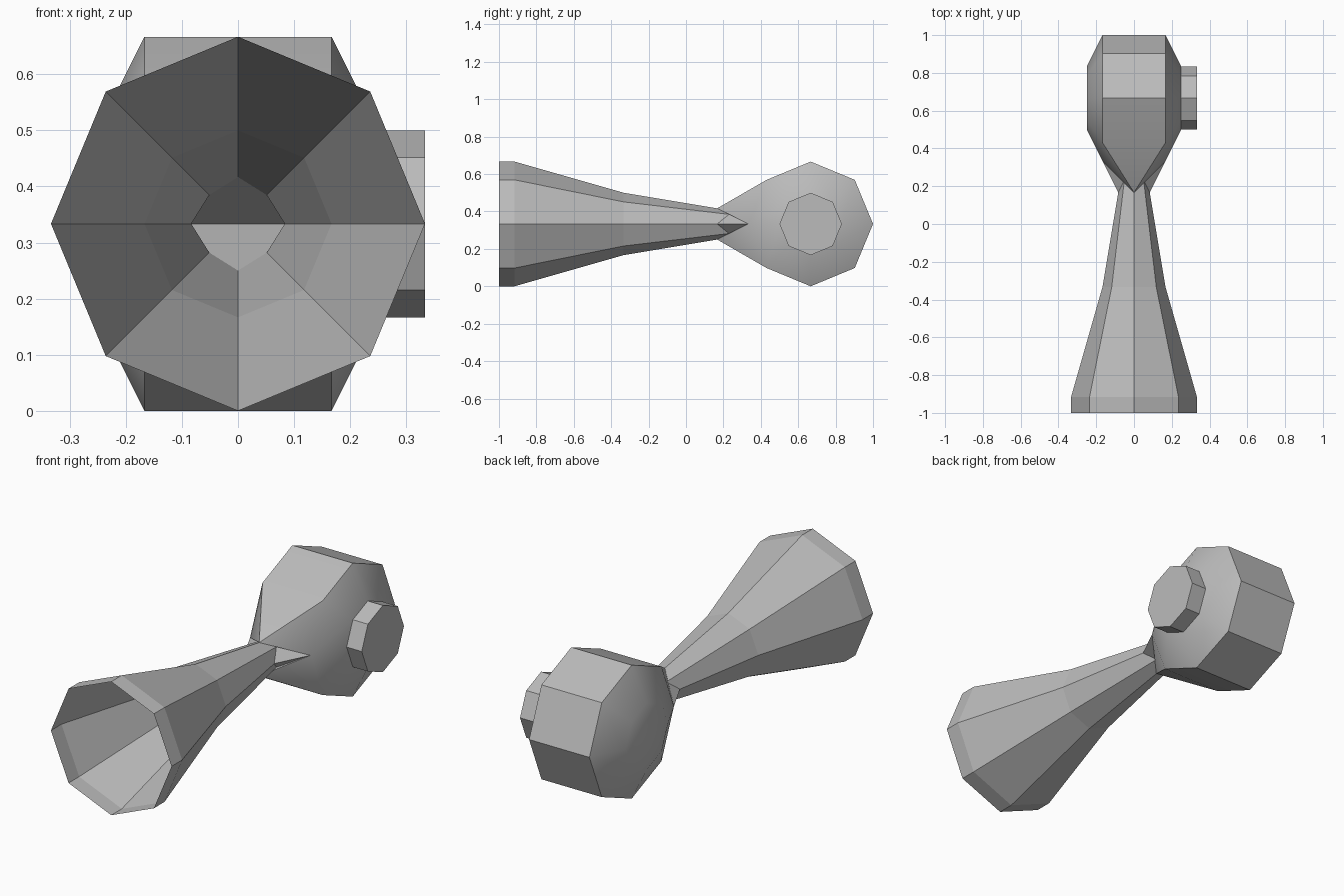
import bpy, bmesh
from math import sin, cos, pi
from mathutils import Vector

cube = bpy.data.objects.get("Cube")
if cube:
    bpy.data.objects.remove(cube)

H = 1 / 3          # height of the axis
CY = 2 / 3         # drum centre along y

grey = bpy.data.materials.new("plain_grey")
grey.use_nodes = True
grey.diffuse_color = (0.5, 0.5, 0.5, 1)
grey.node_tree.nodes["Principled BSDF"].inputs["Base Color"].default_value = grey.diffuse_color


def finish(name, bm, smooth=False):
    bmesh.ops.recalc_face_normals(bm, faces=bm.faces)
    mesh = bpy.data.meshes.new(name)
    bm.to_mesh(mesh)
    bm.free()
    mesh.materials.append(grey)
    obj = bpy.data.objects.new(name, mesh)
    bpy.context.collection.objects.link(obj)
    if smooth:
        bpy.ops.object.select_all(action='DESELECT')
        obj.select_set(True)
        bpy.context.view_layer.objects.active = obj
        bpy.ops.object.shade_smooth_by_angle(angle=pi / 6)
    return obj


def side_ring(bm, x, r):
    """Octagon facing sideways; index 0 points to the front, 2 up."""
    return [bm.verts.new((x, CY - r * cos(i * pi / 4), H + r * sin(i * pi / 4))) for i in range(8)]


def bridge(bm, a, b, skip=()):
    for i in range(8):
        if i not in skip:
            j = (i + 1) % 8
            bm.faces.new((a[i], a[j], b[j], b[i]))


# Drum: bevelled octagonal wheel whose front is pinched to the horn
bm = bmesh.new()
left, right = side_ring(bm, 1 / 6, H), side_ring(bm, -1 / 6, H)
bridge(bm, left, right, skip=(0, 7))
for edge, x in ((left, 0.25), (right, -0.25)):
    cap = side_ring(bm, x, 1 / 6)
    bridge(bm, edge, cap)
    bm.faces.new(cap)
for k, dz in ((1, 1 / 12), (7, -1 / 12)):
    tip = bm.verts.new((0, 1 / 6, H + dz))
    bm.faces.new((tip, left[k], right[k]))
    bm.faces.new((tip, left[0], right[0]))
    for edge in (left, right):
        bm.faces.new((tip, edge[k], edge[0]))
finish("drum", bm, smooth=True)

# Horn: open, thin-walled octagonal flare ending against the pinched drum
bm = bmesh.new()
rings = []
for y, r in ((-1, H), (-11 / 12, H), (-H, 1 / 6), (1 / 6, 1 / 12)):
    ring = []
    for i in range(8):
        yy, rr = y, r
        if y > 0 and i % 2:            # diagonal edges run a little deeper
            yy, rr = 0.23, 0.0725
        ring.append(bm.verts.new((rr * cos(i * pi / 4), yy, H + rr * sin(i * pi / 4))))
    rings.append(ring)
for a, b in zip(rings, rings[1:]):
    bridge(bm, a, b)
# Pointed webs joining the horn to the drum sides
end = rings[-1]
for mid, x in ((0, 1 / 6), (4, -1 / 6)):
    point = bm.verts.new((x, H, H))
    for n in (mid - 1, mid + 1):
        bm.faces.new((end[mid], end[n], point))
finish("horn", bm)

# Button on the left side of the drum
bm = bmesh.new()
inner, outer = side_ring(bm, 0.25, 1 / 6), side_ring(bm, H, 1 / 6)
bridge(bm, inner, outer)
bm.faces.new(inner)
bm.faces.new(outer)
finish("side_button", bm)
